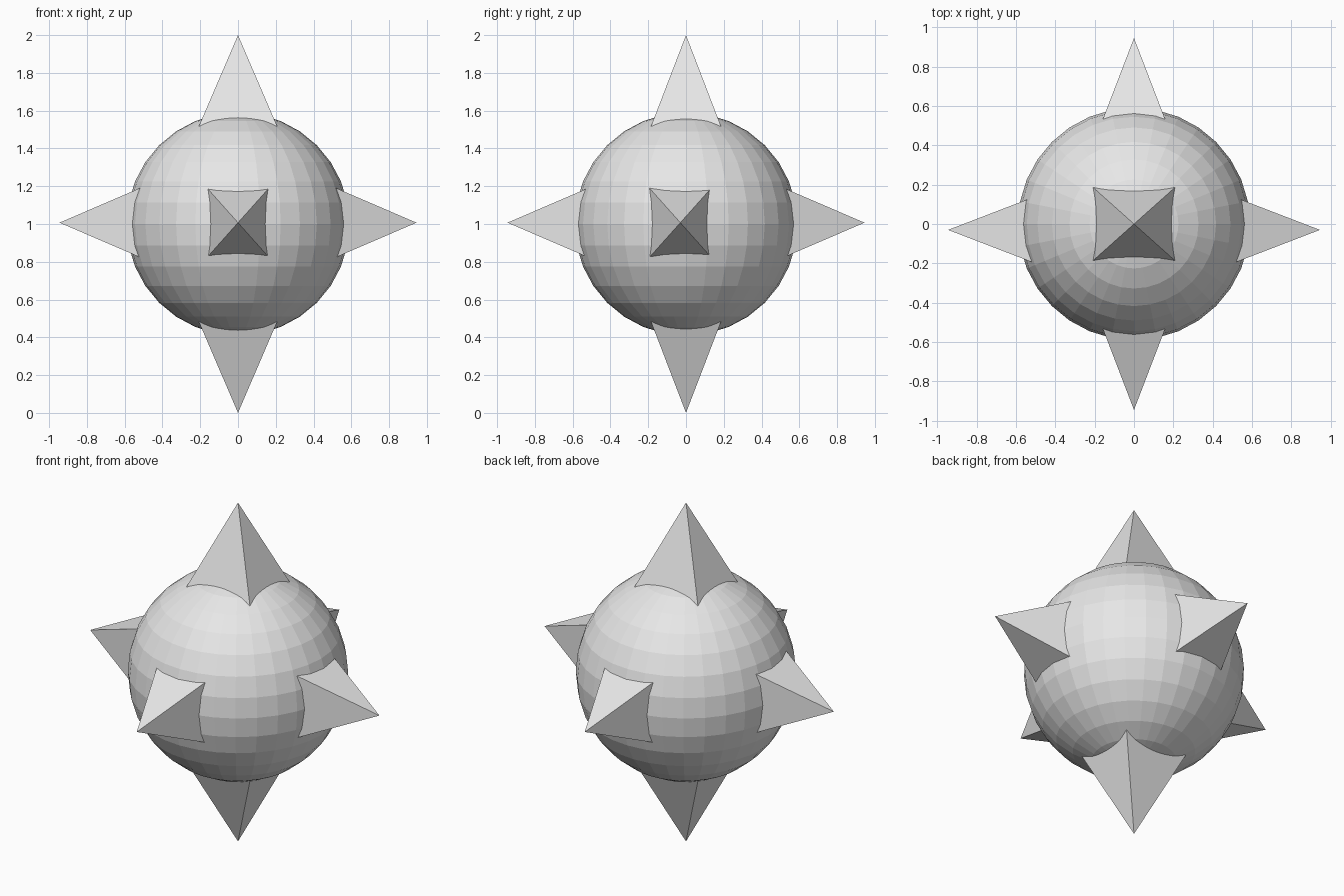
import bpy
import bmesh
import math
from mathutils import Matrix, Vector

cube = bpy.data.objects.get("Cube")
if cube:
    bpy.data.objects.remove(cube, do_unlink=True)

RADIUS = 0.59
INNER = 0.4          # distance of each hidden spike base from the centre
WIDE, THIN = 0.43, 0.384   # half-width gained per unit of spike length

grey = bpy.data.materials.new("plain_grey")
grey.use_nodes = True
grey.diffuse_color = (0.8, 0.8, 0.8, 1)
grey.node_tree.nodes["Principled BSDF"].inputs["Base Color"].default_value = grey.diffuse_color


def add_object(name, bm, location):
    """Turn a bmesh into a flat-shaded object."""
    bmesh.ops.recalc_face_normals(bm, faces=bm.faces)
    mesh = bpy.data.meshes.new(name)
    bm.to_mesh(mesh)
    bm.free()
    mesh.materials.append(grey)
    obj = bpy.data.objects.new(name, mesh)
    obj.location = location
    bpy.context.collection.objects.link(obj)
    return obj


def add_spike(name, axis, wide, tip, centre):
    """Four-sided pyramid pointing along axis, slightly wider along wide."""
    axis, wide = Vector(axis), Vector(wide)
    thin = axis.cross(wide)
    length = tip - INNER
    bm = bmesh.new()
    bmesh.ops.create_cone(bm, cap_ends=True, segments=4, radius1=math.sqrt(2),
                          radius2=0, depth=length,
                          matrix=Matrix.Rotation(math.pi / 4, 4, 'Z'))
    bmesh.ops.remove_doubles(bm, verts=bm.verts, dist=1e-5)
    for v in bm.verts:
        v.co = (wide * v.co.x * WIDE * length + thin * v.co.y * THIN * length
                + axis * (v.co.z + INNER + length / 2))
    add_object(name, bm, centre)


# Faceted ball
bm = bmesh.new()
bmesh.ops.create_uvsphere(bm, u_segments=32, v_segments=16, radius=RADIUS)
add_object("ball", bm, (0, 0, 1))

# Opposite pairs of spikes
X, Z = (1, 0, 0), (0, 0, 1)
for sign, side, end, depth in ((1, "left", "top", "back"), (-1, "right", "bottom", "front")):
    add_spike(end + "_spike", (0, 0, sign), X, 1.0, (0, 0, 1))
    add_spike(side + "_spike", (sign, 0, 0), Z, 0.945, (0, -0.03, 1.007))
    add_spike(depth + "_spike", (0, sign, 0), Z, 0.945, (0, 0, 1.007))
